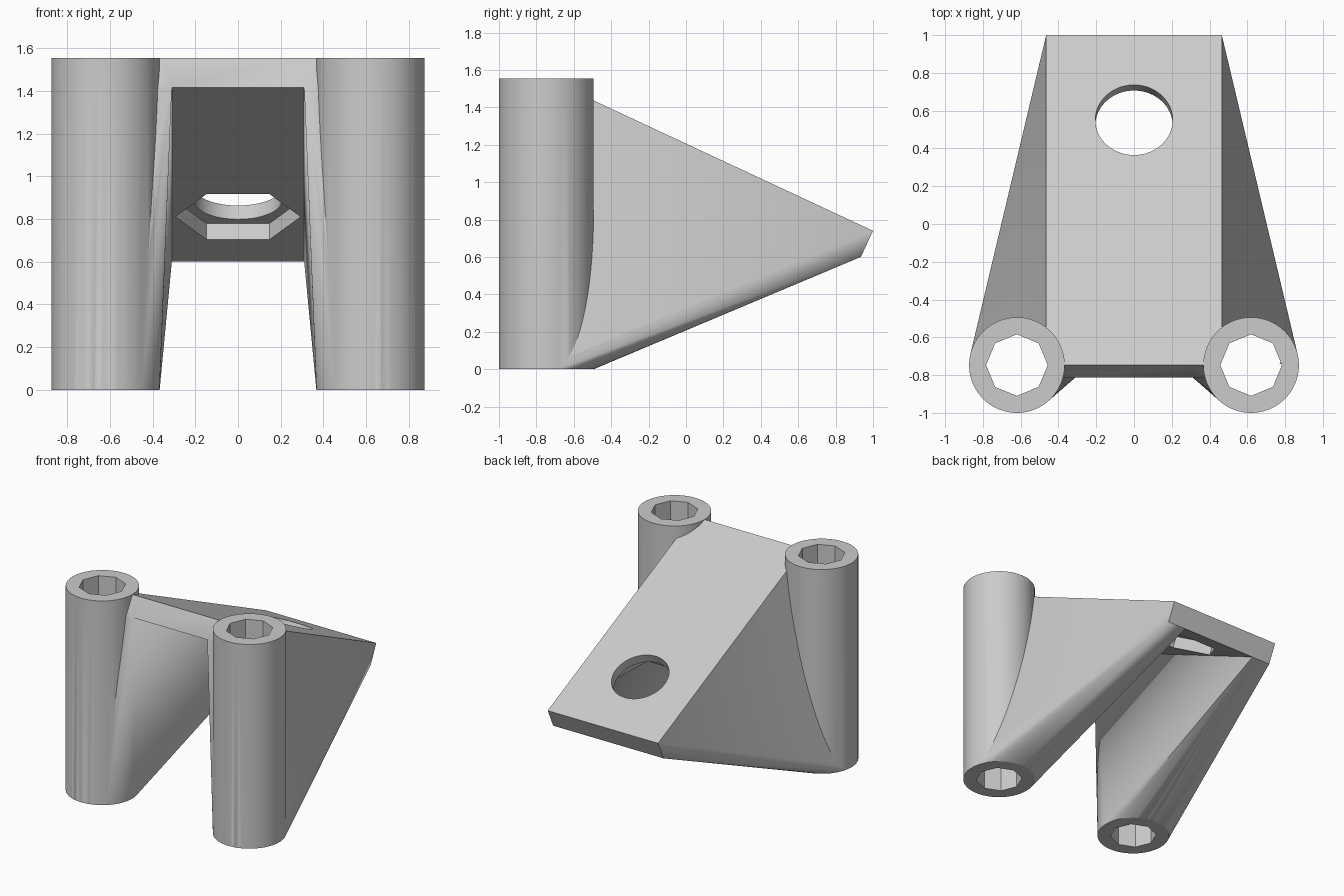
import bpy, bmesh, math
from mathutils import Matrix, Vector

cube = bpy.data.objects.get("Cube")
if cube:
    bpy.data.objects.remove(cube, do_unlink=True)

grey = bpy.data.materials.new("light grey")
grey.use_nodes = True
colour = (0.6, 0.6, 0.6, 1)
grey.diffuse_color = colour
grey.node_tree.nodes["Principled BSDF"].inputs["Base Color"].default_value = colour

# Main dimensions
POST_X, POST_Y, POST_R, HEIGHT = 0.62, -0.747, 0.253, 1.555
BACK_Z, THICK, HALF_WIDTH, INNER = 0.74, 0.154, 0.465, 0.31
SIDES = 96
slope = math.atan2(HEIGHT - BACK_Z, 1 - POST_Y)
length = math.hypot(HEIGHT - BACK_Z, 1 - POST_Y)
# Plate frame: origin at the top front edge, y along the slope, z out of the plate
plate_frame = Matrix.Translation((0, POST_Y, HEIGHT)) @ Matrix.Rotation(-slope, 4, "X")


def finish(bm, name):
    bmesh.ops.recalc_face_normals(bm, faces=bm.faces[:])
    mesh = bpy.data.meshes.new(name)
    bm.to_mesh(mesh)
    bm.free()
    mesh.materials.append(grey)
    obj = bpy.data.objects.new(name, mesh)
    bpy.context.collection.objects.link(obj)
    return obj


def prism(name, radius, z0, z1, sides, frame):
    bm = bmesh.new()
    bmesh.ops.create_cone(bm, cap_ends=True, segments=sides, radius1=radius,
                          radius2=radius, depth=z1 - z0,
                          matrix=frame @ Matrix.Translation((0, 0, (z0 + z1) / 2)))
    return finish(bm, name)


def slab_corners(x0, x1):
    return [plate_frame @ Vector((x, y, z))
            for x in (x0, x1) for y in (0, length) for z in (-THICK, 0)]


def hull(name, points):
    bm = bmesh.new()
    for p in points:
        bm.verts.new(p)
    res = bmesh.ops.convex_hull(bm, input=bm.verts[:])
    loose = [v for v in bm.verts if not v.link_faces]
    bmesh.ops.delete(bm, geom=loose, context="VERTS")
    bmesh.ops.dissolve_limit(bm, angle_limit=0.002, verts=bm.verts[:], edges=bm.edges[:])
    return finish(bm, name)


def combine(target, other, operation):
    mod = target.modifiers.new("combine", "BOOLEAN")
    mod.operation, mod.object, mod.solver = operation, other, "EXACT"
    bpy.context.view_layer.objects.active = target
    bpy.ops.object.modifier_apply(modifier=mod.name)
    bpy.data.objects.remove(other, do_unlink=True)


# Sloped plate
bracket = hull("bracket", slab_corners(-HALF_WIDTH, HALF_WIDTH))

# Webs tapering from the plate edges to the post feet, then the posts
for side in (-1, 1):
    foot = [Vector((side * POST_X + POST_R * math.cos(a), POST_Y + POST_R * math.sin(a), 0))
            for a in (math.tau * i / SIDES for i in range(SIDES))]
    web = hull("web", slab_corners(side * INNER, side * HALF_WIDTH) + foot)
    combine(bracket, web, "UNION")
for side in (-1, 1):
    centre = Matrix.Translation((side * POST_X, POST_Y, 0))
    combine(bracket, prism("post", POST_R, 0, HEIGHT, SIDES, centre), "UNION")

# Octagonal bores through the posts
for side in (-1, 1):
    centre = Matrix.Translation((side * POST_X, POST_Y, 0))
    combine(bracket, prism("bore", 0.163, -0.1, HEIGHT + 0.1, 8, centre), "DIFFERENCE")

# Round hole through the plate, with a hexagonal nut recess underneath
hole_frame = plate_frame @ Matrix.Translation((0, 1.432, 0))
combine(bracket, prism("hole", 0.205, -0.4, 0.2, 64, hole_frame), "DIFFERENCE")
nut_frame = hole_frame @ Matrix.Rotation(math.pi / 2, 4, "Z")
combine(bracket, prism("nut_recess", 0.293, -0.25, 0.083 - THICK, 6, nut_frame), "DIFFERENCE")

# Smooth curved sides, crisp edges
bpy.ops.object.select_all(action="DESELECT")
bracket.select_set(True)
bpy.context.view_layer.objects.active = bracket
bpy.ops.object.shade_smooth_by_angle(angle=math.radians(25))
